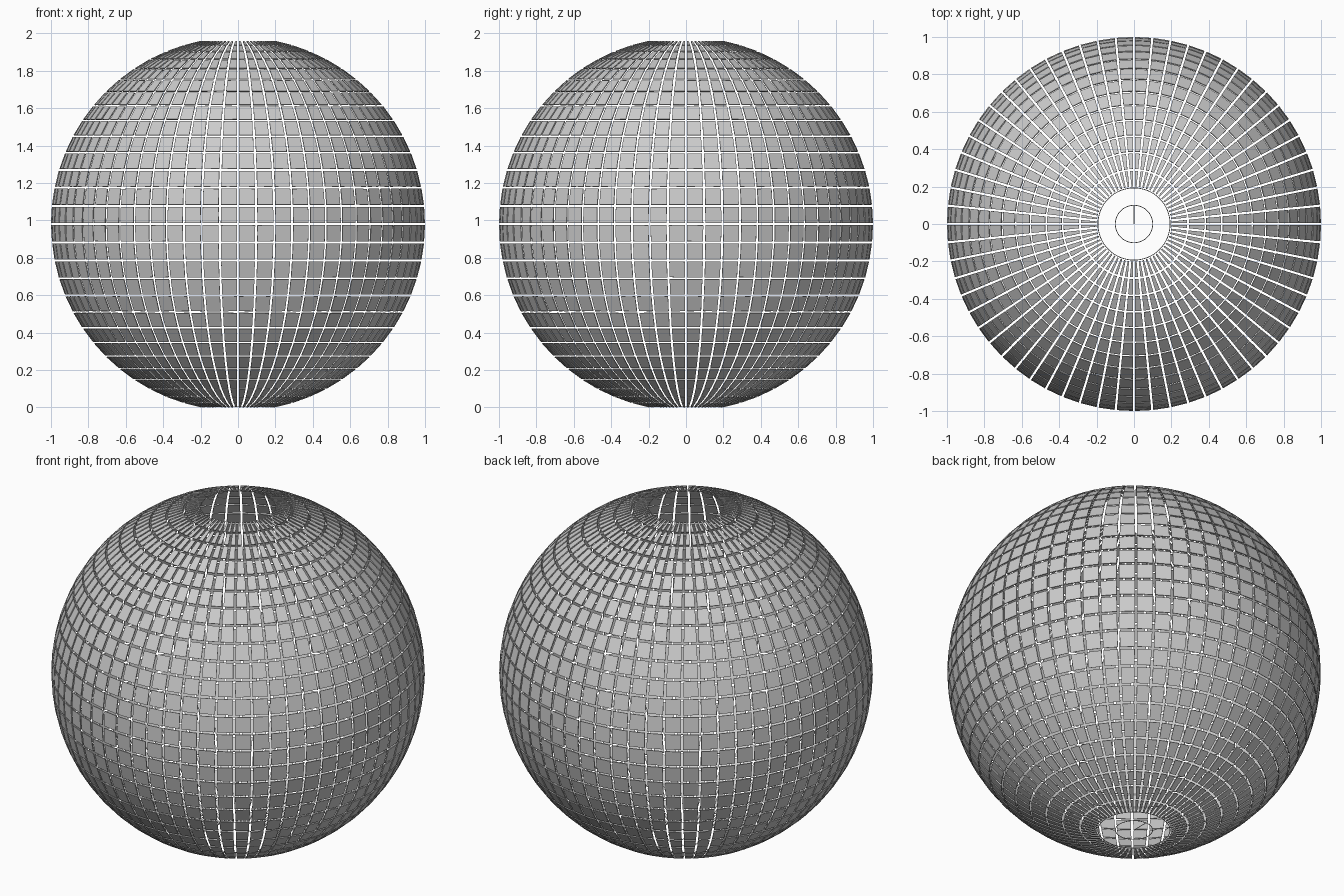
import bpy
import bmesh
import math
import random
from mathutils import Matrix, Vector

random.seed(4)
if "Cube" in bpy.data.objects:
    bpy.data.objects.remove(bpy.data.objects["Cube"], do_unlink=True)

SEGMENTS, ROWS = 64, 32
CENTRE = Vector((0, 0, 0.98))
GAP = 0.006        # inset on each side of a tile


def make_material(name, color):
    mat = bpy.data.materials.new(name)
    mat.use_nodes = True
    mat.diffuse_color = color
    mat.node_tree.nodes["Principled BSDF"].inputs["Base Color"].default_value = color
    return mat


def make_object(name, bm, mat):
    mesh = bpy.data.meshes.new(name)
    bm.to_mesh(mesh)
    bm.free()
    mesh.materials.append(mat)
    obj = bpy.data.objects.new(name, mesh)
    bpy.context.collection.objects.link(obj)
    return obj


silver = make_material("silver_grey", (0.6, 0.6, 0.6, 1))

# Mirror tiles: a sphere without its polar caps, split into separate inset faces
bm = bmesh.new()
bmesh.ops.create_uvsphere(bm, u_segments=SEGMENTS, v_segments=ROWS, radius=1)
limit = math.cos(2 * math.pi / ROWS)
caps = [f for f in bm.faces if abs(f.calc_center_median().z) > limit]
bmesh.ops.delete(bm, geom=caps, context='FACES')
bmesh.ops.split_edges(bm, edges=bm.edges[:])
tiles = bm.faces[:]
rims = bmesh.ops.inset_individual(bm, faces=tiles, thickness=GAP, use_even_offset=True)
bmesh.ops.delete(bm, geom=rims["faces"], context='FACES')

# Each tile is set by hand, so it leans very slightly
for face in bm.faces:
    middle = face.calc_center_median()
    axis = Vector([random.uniform(-1, 1) for _ in range(3)])
    lean = Matrix.Rotation(math.radians(random.uniform(-1, 1)), 3, axis)
    for v in face.verts:
        v.co = middle + lean @ (v.co - middle) + CENTRE
ball = make_object("mirror_tiles", bm, silver)
solid = ball.modifiers.new("thickness", 'SOLIDIFY')
solid.thickness = 0.005
solid.offset = -1

# Fine wire rings in the lower opening
for name, radius in (("outer_wire_ring", 0.193), ("inner_wire_ring", 0.1)):
    bpy.ops.mesh.primitive_torus_add(major_segments=SEGMENTS, minor_segments=6,
                                     major_radius=radius, minor_radius=0.002,
                                     location=(0, 0, 0.004))
    ring = bpy.context.object
    ring.name = name
    ring.data.materials.append(silver)

# Single short spoke from the middle to the inner ring
bpy.ops.mesh.primitive_cylinder_add(vertices=6, radius=0.002, depth=0.1,
                                    location=(0, 0.05, 0.004),
                                    rotation=(math.pi / 2, 0, 0))
spoke = bpy.context.object
spoke.name = "wire_spoke"
spoke.data.materials.append(silver)
